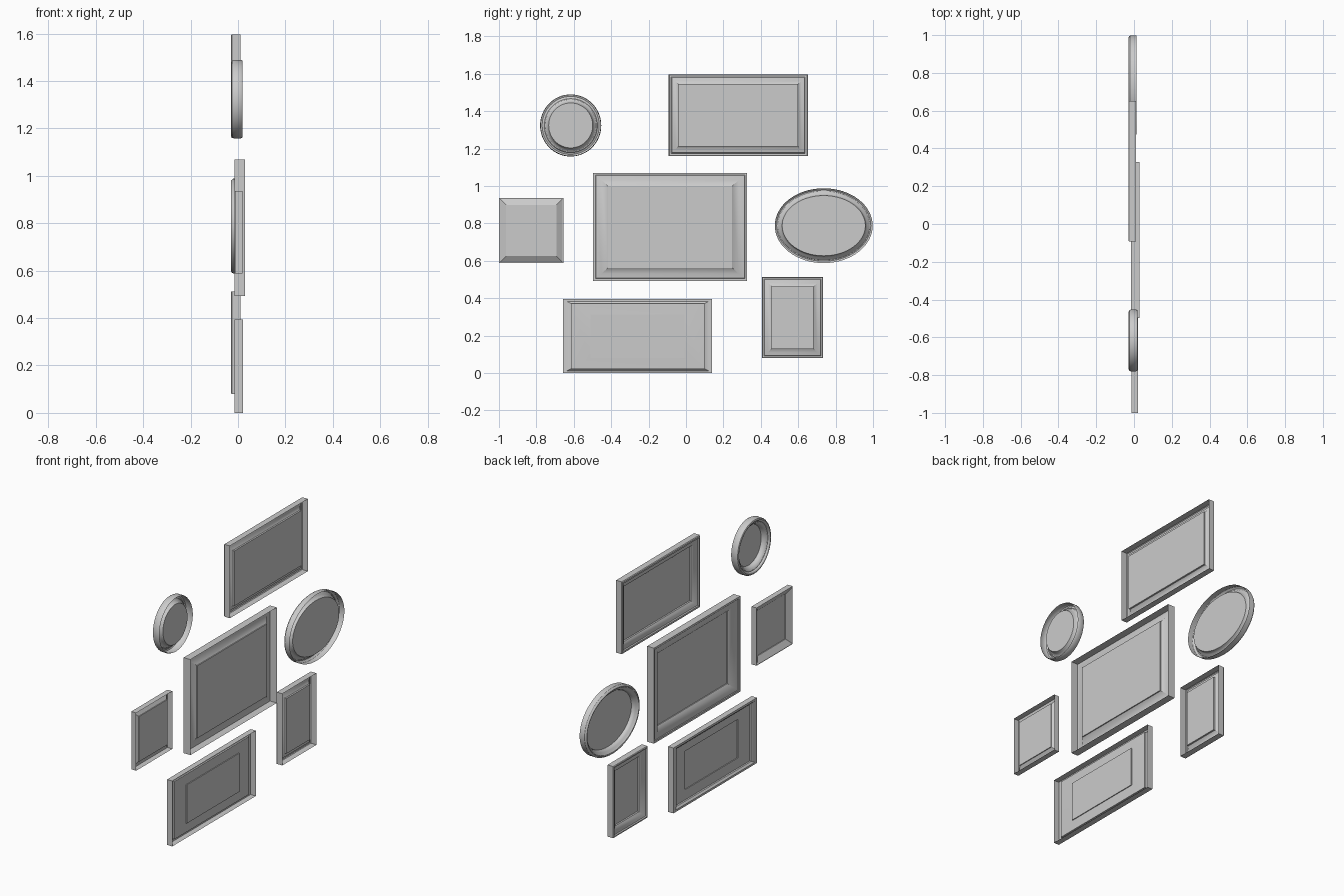
import bpy, bmesh, math

if "Cube" in bpy.data.objects:
    bpy.data.objects.remove(bpy.data.objects["Cube"])

def outline(cy, cz, ry, rz, sides):
    """Closed loop of (y, z): rectangle when sides is 4, otherwise an ellipse."""
    if sides == 4:
        return [(cy - ry, cz - rz), (cy + ry, cz - rz), (cy + ry, cz + rz), (cy - ry, cz + rz)]
    return [(cy + ry * math.cos(2 * math.pi * i / sides),
             cz + rz * math.sin(2 * math.pi * i / sides)) for i in range(sides)]

def frame(name, y0, y1, z0, z1, profile, sides=4):
    """Open-backed moulding: profile rows are (y inset, z inset, x), last loop is the picture."""
    cy, cz, ry, rz = (y0 + y1) / 2, (z0 + z1) / 2, (y1 - y0) / 2, (z1 - z0) / 2
    bm = bmesh.new()
    prev = None
    for iy, iz, x in profile:
        loop = [bm.verts.new((x, y, z)) for y, z in outline(cy, cz, ry - iy, rz - iz, sides)]
        if prev:
            for i in range(sides):
                j = (i + 1) % sides
                bm.faces.new((prev[i], prev[j], loop[j], loop[i]))
        prev = loop
    bm.faces.new(prev)
    for f in bm.faces:
        f.normal_flip()          # pictures face -x
    me = bpy.data.meshes.new(name)
    bm.to_mesh(me)
    bm.free()
    ob = bpy.data.objects.new(name, me)
    bpy.context.collection.objects.link(ob)
    bpy.ops.object.select_all(action='DESELECT')
    bpy.context.view_layer.objects.active = ob
    ob.select_set(True)
    bpy.ops.object.shade_smooth_by_angle(angle=math.radians(30))

def even(*rows):
    return [(i, i, x) for i, x in rows]

# large centre frame with a wide sloped moulding
frame("centre_frame", -0.497, 0.327, 0.493, 1.07,
      [(0, 0, .03), (0, 0, -.015), (.012, .012, -.015), (.015, .015, -.011),
       (.045, .038, -.006), (.08, .07, .016), (.08, .07, .022)])

# wide upper frame
frame("upper_frame", -0.093, 0.651, 1.16, 1.597,
      even((0, .011), (0, -.026), (.004, -.03), (.014, -.03), (.018, -.024),
           (.035, -.018), (.052, -.006), (.052, .004)))

# small square frame with plain bevel
frame("square_frame", -1.0, -0.655, 0.588, 0.937,
      even((0, .02), (0, -.013), (.006, -.013), (.038, .008), (.038, .013)))

# lower frame with a mat around the picture
frame("lower_frame", -0.657, 0.14, 0.0, 0.395,
      [(0, 0, .021), (0, 0, -.014), (.02, .012, -.014), (.042, .023, -.004), (.042, .023, .006),
       (.147, .081, .01), (.147, .081, .015)])

# portrait frame
frame("portrait_frame", 0.407, 0.733, 0.08, 0.513,
      even((0, .011), (0, -.026), (.003, -.03), (.01, -.03), (.014, -.024),
           (.03, -.018), (.05, -.006), (.05, .004)))

# oval frame
frame("oval_frame", 0.475, 0.998, 0.588, 0.988,
      even((0, .012), (0, -.02), (.004, -.026), (.01, -.03), (.016, -.028), (.02, -.022),
           (.03, -.016), (.036, -.006), (.039, .005)), 64)

# round frame with a rounded rim and stepped lip
frame("round_frame", -0.78, -0.453, 1.158, 1.49,
      even((.004, .018), (0, .01), (0, -.018), (.004, -.025), (.011, -.028), (.018, -.025),
           (.023, -.017), (.027, -.017), (.035, -.012), (.041, -.002), (.046, .012)), 64)
